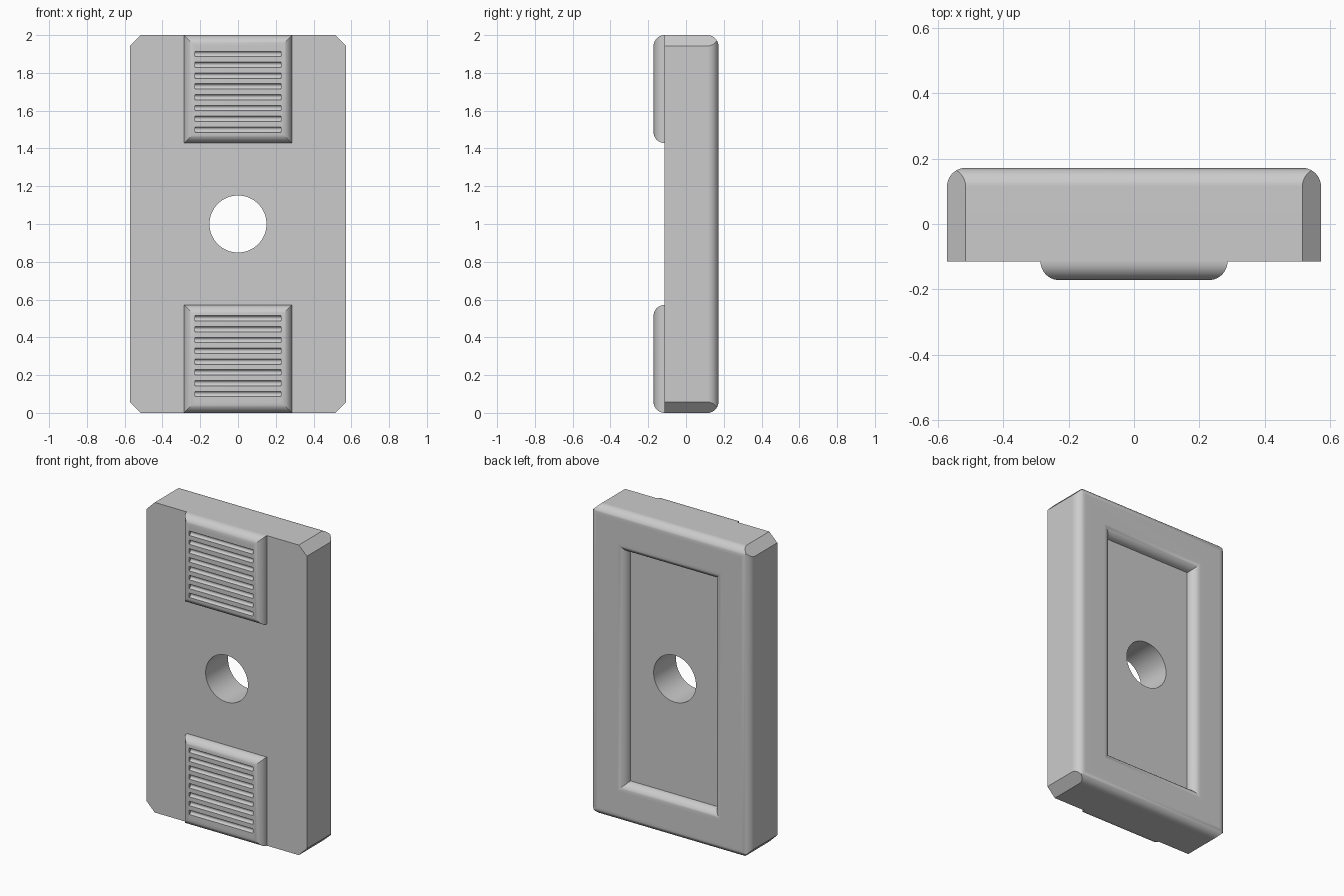
import bpy, bmesh, math
from mathutils import Matrix, Vector

cube = bpy.data.objects.get("Cube")
if cube:
    bpy.data.objects.remove(cube, do_unlink=True)

U = 2 / 35                      # basic module: chamfer, fillet and pad height
W, H = 10 * U, 17.5 * U         # half width and half height of the body
FRONT, BACK = -2 * U, 3 * U     # body front and back planes
STEPS = 10

grey = bpy.data.materials.new("plain_grey")
grey.use_nodes = True
grey.diffuse_color = (0.6, 0.6, 0.6, 1)
grey.node_tree.nodes["Principled BSDF"].inputs["Base Color"].default_value = (0.6, 0.6, 0.6, 1)


def make_object(name, bm):
    bmesh.ops.recalc_face_normals(bm, faces=bm.faces)
    mesh = bpy.data.meshes.new(name)
    bm.to_mesh(mesh)
    bm.free()
    mesh.materials.append(grey)
    obj = bpy.data.objects.new(name, mesh)
    bpy.context.collection.objects.link(obj)
    return obj


def loft(rings, z):
    """Stack of rectangles (half width, half height, y), capped at both ends."""
    bm = bmesh.new()
    loops = [[bm.verts.new((sx * w, y, z + sz * h))
              for sx, sz in ((-1, -1), (1, -1), (1, 1), (-1, 1))] for w, h, y in rings]
    for a, b in zip(loops, loops[1:]):
        for i in range(4):
            j = (i + 1) % 4
            bm.faces.new((a[i], a[j], b[j], b[i]))
    bm.faces.new(loops[0])
    bm.faces.new(loops[-1])
    return bm


def add_cylinder(bm, radius, length, centre, axis, segments):
    turn = Matrix.Rotation(math.pi / 2, 4, axis)
    bmesh.ops.create_cone(bm, cap_ends=True, segments=segments, radius1=radius,
                          radius2=radius, depth=length,
                          matrix=Matrix.Translation(centre) @ turn)


def cut(obj, cutter_bm):
    cutter = make_object("cutter", cutter_bm)
    cutter.hide_render = True
    mod = obj.modifiers.new("cut", 'BOOLEAN')
    mod.operation, mod.solver, mod.object = 'DIFFERENCE', 'EXACT', cutter
    bpy.context.view_layer.objects.active = obj
    bpy.ops.object.modifier_apply(modifier=mod.name)
    bpy.data.objects.remove(cutter, do_unlink=True)


def finish(obj):
    bpy.ops.object.select_all(action='DESELECT')
    obj.select_set(True)
    bpy.context.view_layer.objects.active = obj
    bpy.ops.object.shade_smooth_by_angle(angle=math.radians(30))
    obj.modifiers.new("flat_face_normals", 'WEIGHTED_NORMAL').keep_sharp = True


# Quarter-round fillet: (inset, rise) pairs from the side wall to the flat face
arc = [(U * (1 - math.cos(t)), U * math.sin(t))
       for t in (math.pi / 2 * i / STEPS for i in range(STEPS + 1))]

# Body: rounded back rim, then a rounded lip down to the recess floor
rings = [(W, H, FRONT)]
rings += [(W - d, H - d, BACK - U + r) for d, r in arc]
rw, rh = W - 4.5 * U, H - 4.5 * U
rings += [(rw + d, rh + d, BACK - U + r) for d, r in reversed(arc)]
bm = loft(rings, H)

# Chamfered corners
for sx in (-1, 1):
    for sz in (-1, 1):
        bmesh.ops.bisect_plane(bm, geom=bm.verts[:] + bm.edges[:] + bm.faces[:],
                               plane_co=Vector((sx * (W - U), 0, H + sz * H)),
                               plane_no=Vector((sx, 0, sz)), clear_outer=True)
        bmesh.ops.holes_fill(bm, edges=[e for e in bm.edges if e.is_boundary], sides=0)
body = make_object("body", bm)

# Central through hole
bm = bmesh.new()
add_cylinder(bm, 0.151, 1, (0, 0, H), 'X', 72)
cut(body, bm)
finish(body)

# Grip pads with rounded edges and grooves, mirrored top and bottom
for name, side in (("lower_grip_pad", -1), ("upper_grip_pad", 1)):
    half = 5 * U
    pad = make_object(name, loft([(half - d, half - d, FRONT - r) for d, r in arc],
                                 H + side * (H - half)))
    bm = bmesh.new()
    for i in range(8):
        z = H + side * (0.5 + i * U)
        add_cylinder(bm, U / 4, 8 * U, (0, FRONT - U, z), 'Y', 16)
    cut(pad, bm)
    finish(pad)
